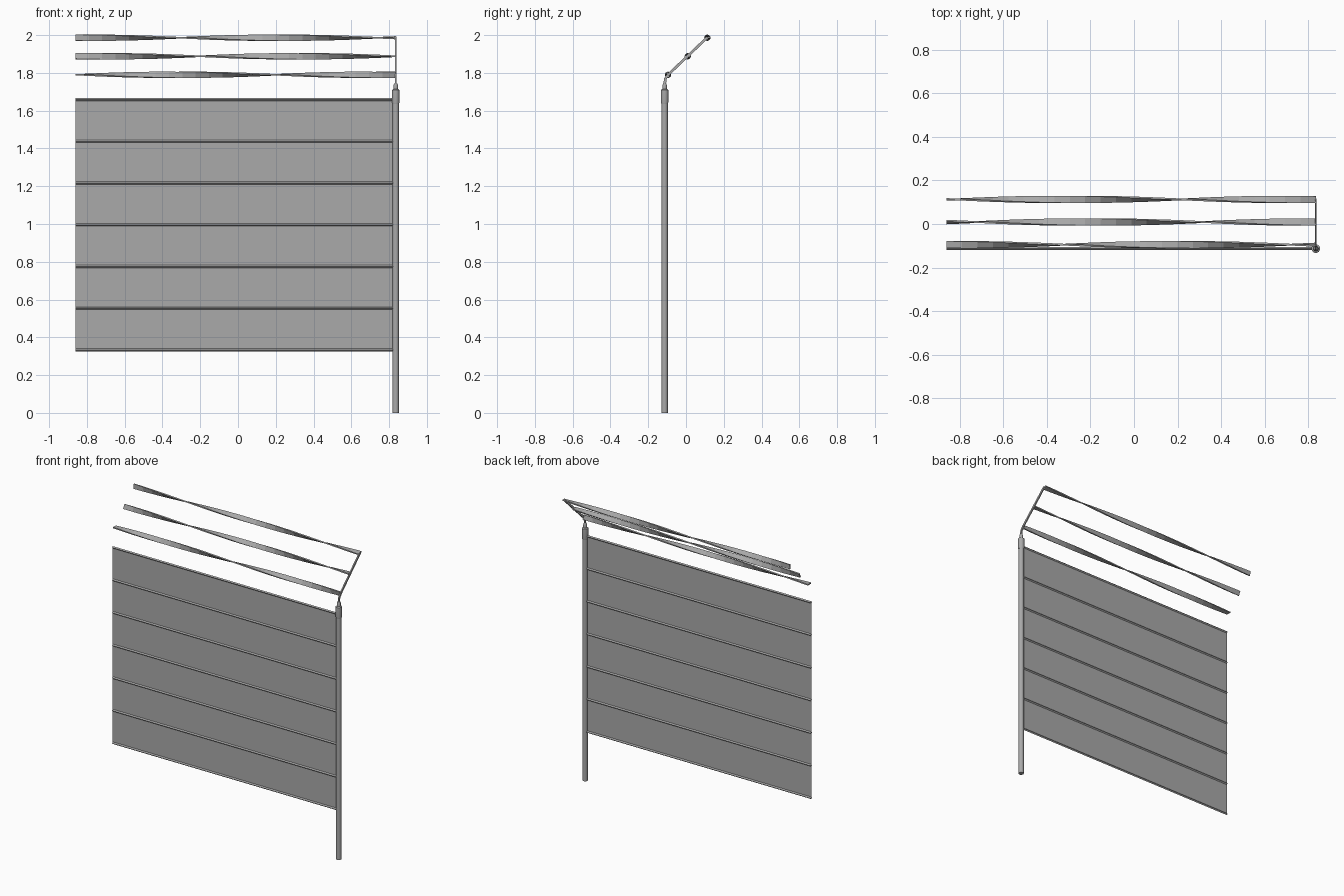
import bpy, bmesh, math
from mathutils import Vector

cube = bpy.data.objects.get("Cube")
if cube:
    bpy.data.objects.remove(cube, do_unlink=True)


def material(name, value):
    mat = bpy.data.materials.new(name)
    mat.use_nodes = True
    color = (value, value, value, 1)
    mat.diffuse_color = color
    mat.node_tree.nodes["Principled BSDF"].inputs["Base Color"].default_value = color
    return mat


steel = material("galvanised grey", 0.4)

LEFT, POST_X, POST_Y = -0.86, 0.835, -0.113


def finish(name, bm, smooth=False):
    bmesh.ops.recalc_face_normals(bm, faces=bm.faces)
    mesh = bpy.data.meshes.new(name)
    bm.to_mesh(mesh)
    bm.free()
    mesh.materials.append(steel)
    obj = bpy.data.objects.new(name, mesh)
    bpy.context.collection.objects.link(obj)
    if smooth:
        bpy.ops.object.select_all(action='DESELECT')
        obj.select_set(True)
        bpy.context.view_layer.objects.active = obj
        bpy.ops.object.shade_smooth_by_angle(angle=math.radians(40))
    return obj


def loft(name, rings, smooth=False):
    """Skin a list of closed rings and cap both ends."""
    bm = bmesh.new()
    loops = [[bm.verts.new(p) for p in ring] for ring in rings]
    for a, b in zip(loops, loops[1:]):
        for i in range(len(a)):
            j = (i + 1) % len(a)
            bm.faces.new((a[i], a[j], b[j], b[i]))
    bm.faces.new(loops[0])
    bm.faces.new(loops[-1])
    return finish(name, bm, smooth)


def turned(name, profile, sides=12):
    """Vertical round part from (radius, height) pairs."""
    angles = [math.tau * (i + 0.5) / sides for i in range(sides)]
    loft(name, [[(POST_X + r * math.cos(a), POST_Y + r * math.sin(a), z)
                 for a in angles] for r, z in profile], True)


def bar(name, x0, x1, y, z, half_w, half_h, start=0, turn=0, steps=1):
    """Bar along x with a rectangular section that may twist."""
    rings = []
    for i in range(steps + 1):
        x = x0 + (x1 - x0) * i / steps
        t = start + turn * x
        c, s = math.cos(t), math.sin(t)
        rings.append([(x, y + u * half_w * c - v * half_h * s,
                       z + u * half_w * s + v * half_h * c)
                      for u, v in ((-1, -1), (1, -1), (1, 1), (-1, 1))])
    loft(name, rings)


# Post and its cap
turned("post", [(0.017, 0), (0.017, 1.66)])
turned("post_cap", [(0.018, 1.635), (0.02, 1.645), (0.02, 1.71), (0.012, 1.715),
                    (0.012, 1.735), (0.008, 1.745)])

# Angled arm, a flat strip bent at its foot
path = [Vector(p) for p in ((-0.113, 1.73), (-0.11, 1.768), (-0.095, 1.79), (0.113, 1.988))]
rings = []
for i, p in enumerate(path):
    d = (path[min(i + 1, 3)] - path[max(i - 1, 0)]).normalized()
    n = Vector((-d.y, d.x)) * 0.007
    rings.append([(POST_X + s * 0.004, (p + n * k).x, (p + n * k).y)
                  for s, k in ((-1, -1), (1, -1), (1, 1), (-1, 1))])
loft("angled_arm", rings)

# Mesh panel
bm = bmesh.new()
bm.faces.new([bm.verts.new(p) for p in (
    (LEFT, POST_Y, 0.33), (POST_X, POST_Y, 0.33),
    (POST_X, POST_Y, 1.66), (LEFT, POST_Y, 1.66))])
finish("mesh_panel", bm)

# Horizontal wires
for i in range(7):
    bar(f"line_wire_{i + 1}", LEFT, POST_X, POST_Y, 0.333 + i * 0.221,
        0.005, 0.005, math.pi / 4)

# Twisted strands; flat_x is where each strand lies level
turn = math.pi / 1.04
for i, flat_x in enumerate((0.2, -0.2, -0.3)):
    bar(f"twisted_strand_{i + 1}", LEFT, POST_X, -0.095 + i * 0.104,
        1.79 + i * 0.098, 0.016, 0.004, -turn * flat_x, turn, 24)
